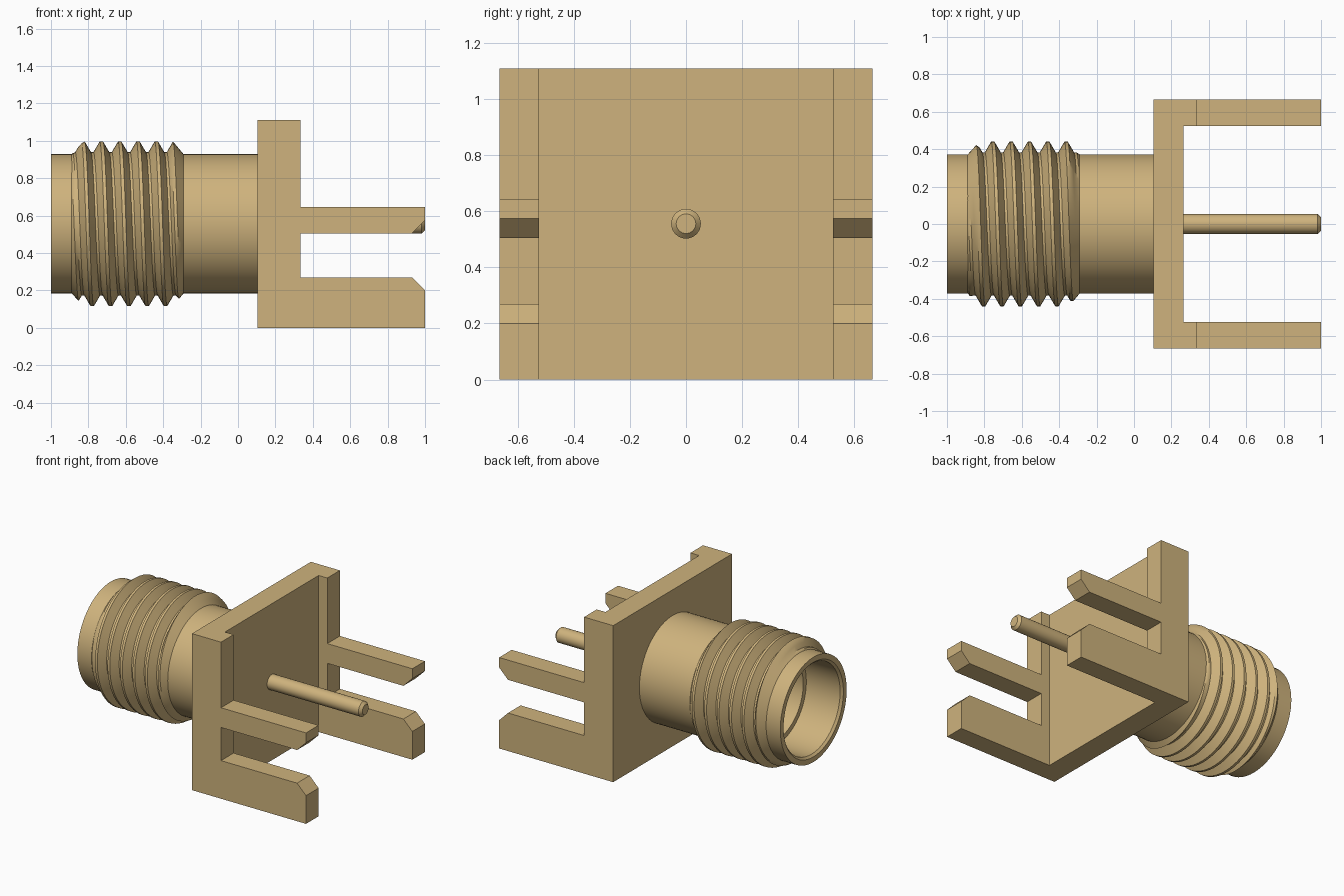
import bpy, bmesh, math

cube = bpy.data.objects.get("Cube")
if cube:
    bpy.data.objects.remove(cube, do_unlink=True)

# One warm brass colour
brass = bpy.data.materials.new("warm brass")
brass.use_nodes = True
colour = (0.62, 0.45, 0.205, 1)
brass.diffuse_color = colour
brass.node_tree.nodes["Principled BSDF"].inputs["Base Color"].default_value = colour

AXIS_Z = 0.556
SEGMENTS = 72


def finish(name, bm, smooth=False):
    bmesh.ops.remove_doubles(bm, verts=bm.verts, dist=1e-5)
    bmesh.ops.recalc_face_normals(bm, faces=bm.faces)
    mesh = bpy.data.meshes.new(name)
    bm.to_mesh(mesh)
    bm.free()
    mesh.materials.append(brass)
    obj = bpy.data.objects.new(name, mesh)
    bpy.context.collection.objects.link(obj)
    if smooth:
        bpy.ops.object.select_all(action='DESELECT')
        obj.select_set(True)
        bpy.context.view_layer.objects.active = obj
        bpy.ops.object.shade_smooth_by_angle(angle=math.radians(30))
    return obj


def ring_point(x, r, a):
    return (x, r * math.cos(a), AXIS_Z + r * math.sin(a))


def lathe(name, profile, segments=SEGMENTS):
    """Spin (x, radius) points about the connector axis."""
    bm = bmesh.new()
    verts = [bm.verts.new(ring_point(x, r, 0)) for x, r in profile]
    edges = [bm.edges.new(pair) for pair in zip(verts, verts[1:])]
    bmesh.ops.spin(bm, geom=verts + edges, cent=(0, 0, AXIS_Z), axis=(1, 0, 0),
                   angle=2 * math.pi, steps=segments, use_merge=True)
    return finish(name, bm, True)


def extrude_y(name, outline, y0, y1):
    """Extrude an (x, z) outline from y0 to y1."""
    bm = bmesh.new()
    face = bm.faces.new([bm.verts.new((x, y0, z)) for x, z in outline])
    out = bmesh.ops.extrude_face_region(bm, geom=[face])
    moved = [g for g in out["geom"] if isinstance(g, bmesh.types.BMVert)]
    bmesh.ops.translate(bm, verts=moved, vec=(0, y1 - y0, 0))
    return finish(name, bm)


# Barrel with a stepped bore and bevelled mouth
lathe("barrel", [(0.105, 0.0), (0.105, 0.372), (-1.0, 0.372), (-1.0, 0.335),
                 (-0.985, 0.32), (-0.72, 0.32), (-0.72, 0.285),
                 (0.06, 0.285), (0.06, 0.0)])

# Centre contact inside the bore and solder pin behind the flange
lathe("centre_contact", [(0.07, 0.088), (-0.69, 0.088), (-0.69, 0.045),
                         (-0.4, 0.045), (-0.4, 0.0)], 32)
lathe("solder_pin", [(0.25, 0.053), (0.982, 0.053), (1.0, 0.035), (1.0, 0.0)], 32)

# Helical thread, tapered away at both ends
PITCH, CREST_X, ROOT_R, CREST_R = 0.098, -0.755, 0.383, 0.44
X_MIN, X_MAX, END_R = -0.89, -0.29, 0.371
MID_R = (ROOT_R + CREST_R) / 2
tooth = [(-0.43, ROOT_R), (-0.26, MID_R), (-0.09, CREST_R),
         (0.09, CREST_R), (0.26, MID_R), (0.43, ROOT_R)]
bm = bmesh.new()
rows = []
for i in range(-3 * SEGMENTS, 7 * SEGMENTS + 1):
    turn = i / SEGMENTS
    row = []
    for offset, r in tooth:
        x = min(max(CREST_X + PITCH * (turn + offset), X_MIN), X_MAX)
        r = min(r, END_R + 1.1 * (x - X_MIN), END_R + 1.2 * (X_MAX - x))
        row.append(bm.verts.new(ring_point(x, r, 2 * math.pi * turn)))
    rows.append(row)
for i in range(len(rows) - SEGMENTS - 1):
    # Join each tooth to the one a full turn later
    a = rows[i] + [rows[i + SEGMENTS][0]]
    b = rows[i + 1] + [rows[i + SEGMENTS + 1][0]]
    for j in range(len(tooth)):
        corners = (a[j], a[j + 1], b[j + 1], b[j])
        if max(v.co.x for v in corners) - min(v.co.x for v in corners) > 1e-6:
            bm.faces.new(corners)
bmesh.ops.delete(bm, geom=[v for v in bm.verts if not v.link_faces], context='VERTS')
finish("thread", bm, True)

# Square flange
extrude_y("flange", [(0.105, 0), (0.265, 0), (0.265, 1.11), (0.105, 1.11)],
          -0.525, 0.525)

# Side cheeks, each with an upper and a lower board leg
cheek = [(0.105, 0), (1, 0), (1, 0.2), (0.93, 0.27), (0.333, 0.27),
         (0.333, 0.505), (0.93, 0.505), (1, 0.575), (1, 0.645),
         (0.333, 0.645), (0.333, 1.11), (0.105, 1.11)]
for side, s in (("left", 1), ("right", -1)):
    extrude_y("cheek_back" if s > 0 else "cheek_front", cheek, s * 0.525, s * 0.666)
